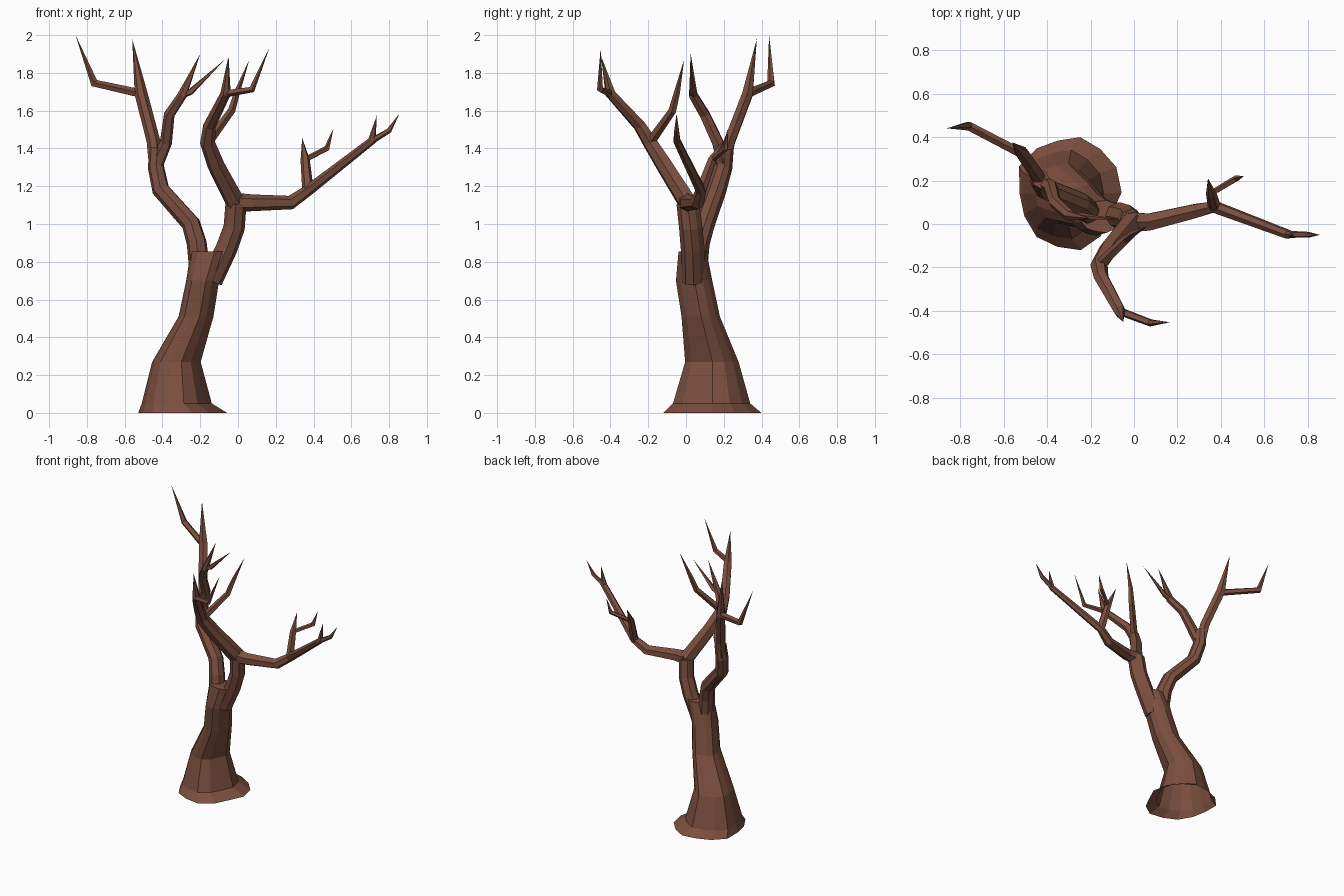
import bpy, bmesh, math, random
from mathutils import Vector

if "Cube" in bpy.data.objects:
    bpy.data.objects.remove(bpy.data.objects["Cube"])

random.seed(4)
bark = bpy.data.materials.new("bark")
bark.diffuse_color = (0.2, 0.078, 0.05, 1)
bark.use_nodes = True
bark.node_tree.nodes["Principled BSDF"].inputs["Base Color"].default_value = bark.diffuse_color
parts = []


def skin_rings(name, rings, tip=None):
    """Closed low-poly tube through equal-sized rings, optionally ending in a point."""
    bm = bmesh.new()
    rows = [[bm.verts.new(p) for p in r] for r in rings]
    n = len(rows[0])
    for a, b in zip(rows, rows[1:]):
        for i in range(n):
            j = (i + 1) % n
            bm.faces.new((a[i], a[j], b[j], b[i]))
    bm.faces.new(rows[0])
    if tip is None:
        bm.faces.new(rows[-1])
    else:
        t = bm.verts.new(tip)
        for i in range(n):
            bm.faces.new((rows[-1][i], rows[-1][(i + 1) % n], t))
    bmesh.ops.recalc_face_normals(bm, faces=bm.faces)
    me = bpy.data.meshes.new(name)
    bm.to_mesh(me)
    bm.free()
    me.materials.append(bark)
    ob = bpy.data.objects.new(name, me)
    bpy.context.collection.objects.link(ob)
    return ob


def limb(name, start, path, r0, r1, sides=6, pointed=True):
    """Tapering branch from start along path; returns its points for children."""
    P = [Vector(start)] + [Vector(p) for p in path]
    bumps = [random.uniform(0.9, 1.12) for _ in range(sides)]
    last = len(P) - (2 if pointed else 1)
    u, rings = Vector((1, 0, 0)), []
    for k in range(last + 1):
        t = (P[k] - P[max(k - 1, 0)]).normalized()
        if k + 1 < len(P):
            t = (t + (P[k + 1] - P[k]).normalized()).normalized()
        if abs(u.dot(t)) > 0.98:
            u = Vector((0, 0, 1))
        u = (u - t * u.dot(t)).normalized()
        v = t.cross(u)
        r = r0 + (r1 - r0) * k / max(last, 1)
        angles = [math.tau * i / sides for i in range(sides)]
        rings.append([P[k] + (u * math.cos(a) + v * math.sin(a)) * r * b
                      for a, b in zip(angles, bumps)])
    parts.append(skin_rings(name, rings, P[-1] if pointed else None))
    return P


# trunk: flared, fluted foot leaning up to the fork (x, y, z, radius)
levels = [(-.3, .145, 0, .235), (-.33, .14, .05, .185), (-.33, .14, .27, .128),
          (-.225, .08, .51, .092), (-.19, .045, .7, .087), (-.148, .036, .855, .105)]
N = 14
rings = []
for x, y, z, r in levels:
    ring = []
    ry = r * (1.1 if z < .8 else .7)
    for i in range(N):
        a = math.tau * i / N
        s = 1 + .04 * (math.sin(5 * a + 1) + math.sin(3 * a))
        ring.append((x + r * s * math.cos(a), y + ry * s * math.sin(a), z))
    rings.append(ring)
tree = skin_rings("tree", rings)

# left limb, then its outer and inner crowns
left = limb("left_limb", (-.2, .05, .72), [(-.22, .07, .9), (-.25, .1, 1), (-.41, .165, 1.18),
            (-.435, .2, 1.3), (-.43, .21, 1.4)], .06, .043, 8, False)
outer = limb("left_outer_branch", left[4], [(-.45, .23, 1.44), (-.515, .325, 1.69),
             (-.56, .375, 1.98)], .037, .034)
limb("left_outer_twig", outer[2], [(-.76, .452, 1.745), (-.86, .44, 2)], .022, .021, 5)
inner = limb("left_inner_branch", left[4], [(-.38, .17, 1.43), (-.362, .1, 1.58),
             (-.295, .04, 1.68), (-.2, .025, 1.9)], .036, .025)
limb("left_inner_twig", inner[3], [(-.25, .035, 1.7), (-.07, .02, 1.87)], .018, .018, 5)

# right limb up to its fork
right = limb("right_limb", (-.14, .04, .7), [(-.06, .035, .87), (-.02, .025, .98),
             (-.01, .01, 1.11)], .058, .055, 8, False)

# long side branch with twigs
side = limb("side_branch", right[3], [(.07, .01, 1.11), (.28, .06, 1.112), (.37, .08, 1.175),
            (.71, -.048, 1.44), (.735, -.05, 1.575)], .05, .021)
limb("side_twig", side[4], [(.8, -.05, 1.495), (.855, -.05, 1.585)], .018, .015, 5)
upright = limb("side_upright_branch", side[3], [(.355, .14, 1.34), (.34, .21, 1.455)], .03, .024)
limb("side_upright_twig", upright[1], [(.472, .21, 1.4), (.505, .22, 1.505)], .015, .016, 5)

# front branch with twigs
front = limb("front_branch", right[3], [(-.115, -.115, 1.31), (-.16, -.19, 1.43),
             (-.15, -.245, 1.52), (-.065, -.4, 1.69), (-.05, -.45, 1.89)], .052, .028)
limb("front_twig", front[4], [(.075, -.453, 1.712), (.165, -.452, 1.93)], .02, .018, 5)
limb("front_back_twig", front[2], [(-.035, -.07, 1.6), (-.005, -.045, 1.7),
     (.06, -.01, 1.87)], .027, .017, 5)

# fuse all branches into the trunk
bpy.context.view_layer.objects.active = tree
for p in parts:
    m = tree.modifiers.new("join", "BOOLEAN")
    m.operation, m.solver, m.object = "UNION", "EXACT", p
    bpy.ops.object.modifier_apply(modifier=m.name)
    bpy.data.objects.remove(p)

# open underside
bm = bmesh.new()
bm.from_mesh(tree.data)
under = [f for f in bm.faces if all(v.co.z < 1e-4 for v in f.verts)]
bmesh.ops.delete(bm, geom=under, context="FACES")
bm.to_mesh(tree.data)
bm.free()
